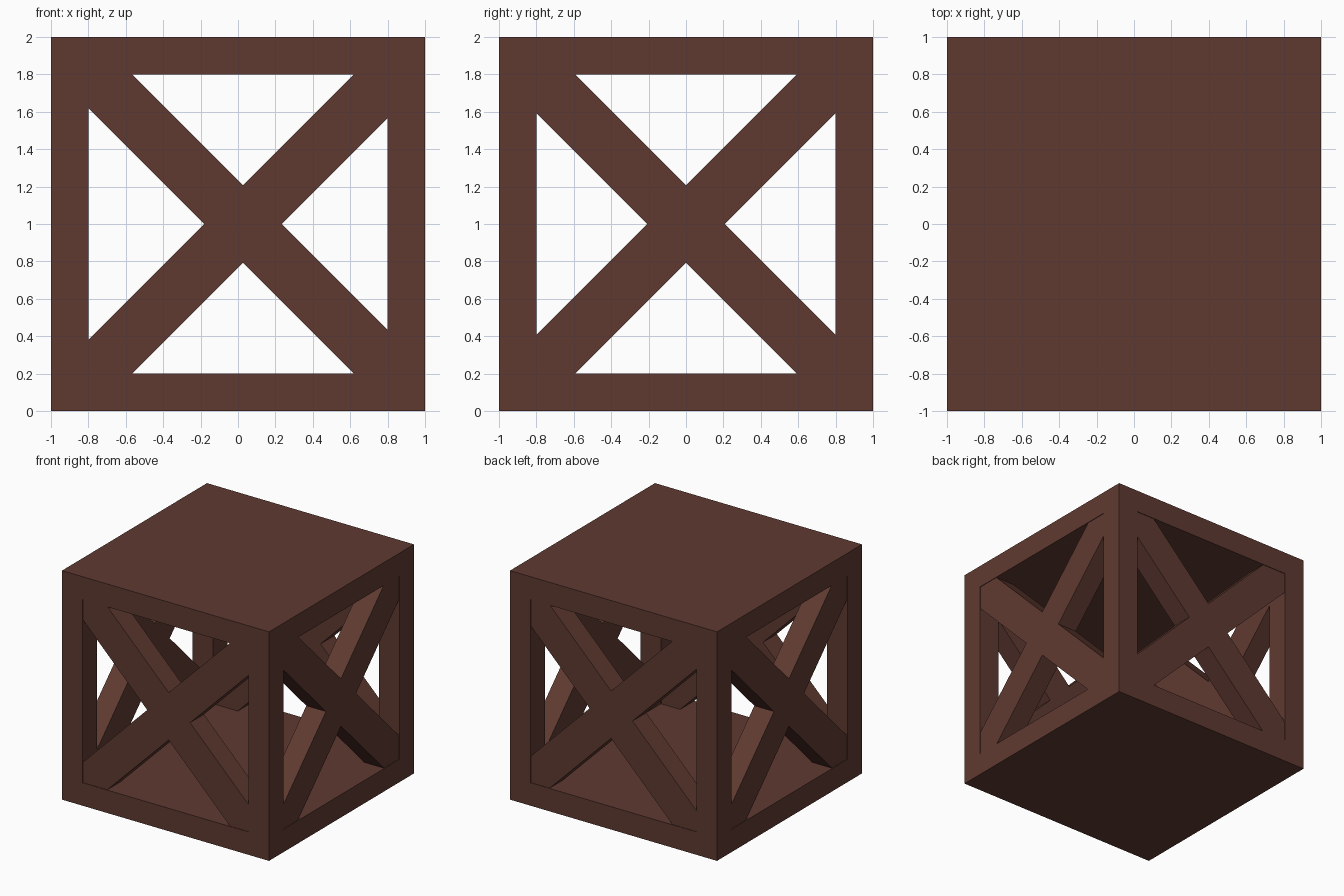
import bpy
from math import radians
from mathutils import Matrix

cube = bpy.data.objects.get("Cube")
if cube:
    bpy.data.objects.remove(cube, do_unlink=True)

# Dark wood material
wood = bpy.data.materials.new("dark brown wood")
wood.use_nodes = True
colour = (0.115, 0.042, 0.031, 1)
wood.diffuse_color = colour
wood.node_tree.nodes["Principled BSDF"].inputs["Base Color"].default_value = colour

SIZE = 2.0          # outer edge of the crate
BEAM = 0.2          # thickness of panels and posts
BRACE_WIDTH = 0.293
BRACE_DEPTH = 0.19  # slightly recessed between the posts
BRACE_LENGTH = 2.36
MID = SIZE / 2 - BEAM / 2


def box(name, size, location, rotation=Matrix()):
    bpy.ops.mesh.primitive_cube_add(size=1)
    obj = bpy.context.object
    obj.name = name
    obj.data.transform(rotation @ Matrix.Diagonal((*size, 1)))
    obj.location = location
    obj.data.materials.append(wood)
    return obj


# Solid bottom and top panels
box("bottom_panel", (SIZE, SIZE, BEAM), (0, 0, BEAM / 2))
box("top_panel", (SIZE, SIZE, BEAM), (0, 0, SIZE - BEAM / 2))

# Corner posts
for x, side in ((-1, "right"), (1, "left")):
    for y, end in ((-1, "front"), (1, "back")):
        box(f"{end}_{side}_post", (BEAM, BEAM, SIZE - 2 * BEAM),
            (x * MID, y * MID, SIZE / 2))

# Crossed diagonal braces on all four sides
brace = (BRACE_LENGTH, BRACE_DEPTH, BRACE_WIDTH)
walls = (("front", (0.027, -MID), 0), ("back", (0.027, MID), 0),
         ("left", (MID, 0), 90), ("right", (-MID, 0), 90))
for wall, (x, y), turn in walls:
    for slope, label in ((45, "rising"), (-45, "falling")):
        spin = Matrix.Rotation(radians(turn), 4, "Z") @ Matrix.Rotation(radians(slope), 4, "Y")
        box(f"{wall}_{label}_brace", brace, (x, y, SIZE / 2), spin)
